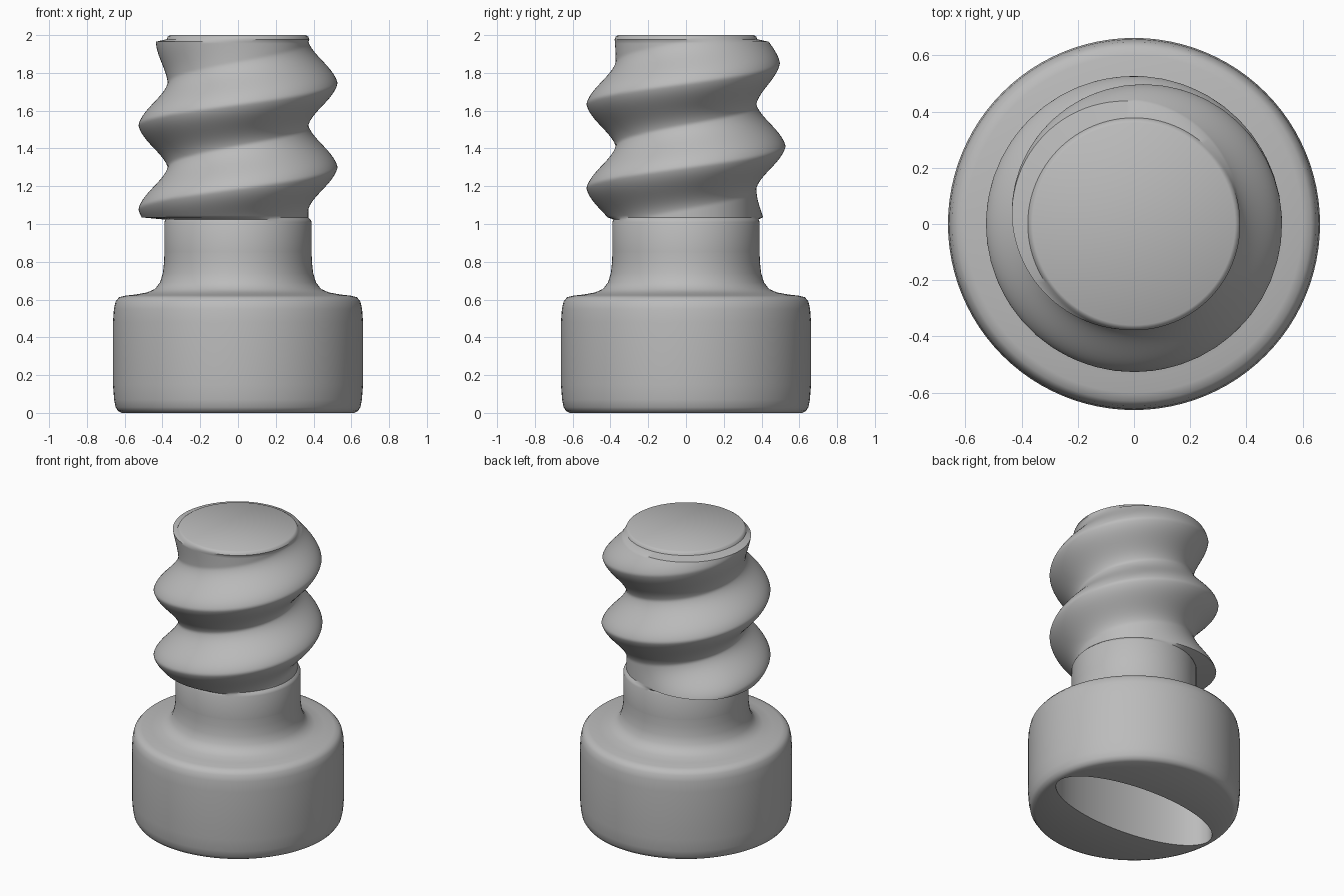
import bpy, bmesh
from math import pi, tau, cos, sin

cube = bpy.data.objects.get("Cube")
if cube:
    bpy.data.objects.remove(cube)

SEGMENTS = 96
PITCH = 0.445        # rise of the thread per turn
CREST_Z = 1.30       # height of a crest on the +x side

grey = bpy.data.materials.new("plain_grey")
grey.use_nodes = True
grey.diffuse_color = (0.5, 0.5, 0.5, 1)
grey.node_tree.nodes["Principled BSDF"].inputs["Base Color"].default_value = (0.5, 0.5, 0.5, 1)


def smoothstep(a, b, x):
    t = min(max((x - a) / (b - a), 0), 1)
    return t * t * (3 - 2 * t)


def circle(r, z):
    return lambda a: (r * cos(a), r * sin(a), z)


def ellipse(rx, ry, z):
    return lambda a: (rx * cos(a), ry * sin(a), z)


def thread(z):
    """Cross-section of the helical thread, fading out at both ends."""
    def point(a):
        turns = (z - CREST_Z) / PITCH - a / tau
        k = round(turns)
        d = abs(turns - k) * 2                      # 0 at crest, 1 in valley
        wave = 0.65 * (0.5 + 0.5 * cos(pi * d)) + 0.35 * (1 - d)
        along = (a + tau * k) / pi                  # half turns along the helix
        fade = smoothstep(-1.65, -1.1, along) * (1 - smoothstep(2.0, 3.75, along))
        r = 0.372 + 0.155 * wave * fade
        return (r * cos(a), r * sin(a), z)
    return point


def loft(name, rings, cap_start=False, cap_end=False):
    """Join a stack of rings with quads."""
    bm = bmesh.new()
    loops = [[bm.verts.new(f(tau * i / SEGMENTS)) for i in range(SEGMENTS)] for f in rings]
    for low, high in zip(loops, loops[1:]):
        for i in range(SEGMENTS):
            j = (i + 1) % SEGMENTS
            bm.faces.new((low[i], low[j], high[j], high[i]))
    if cap_start:
        bm.faces.new(loops[0][::-1])
    if cap_end:
        bm.faces.new(loops[-1])
    mesh = bpy.data.meshes.new(name)
    bm.to_mesh(mesh)
    bm.free()
    mesh.materials.append(grey)
    obj = bpy.data.objects.new(name, mesh)
    bpy.context.collection.objects.link(obj)
    bpy.ops.object.select_all(action="DESELECT")
    obj.select_set(True)
    bpy.context.view_layer.objects.active = obj
    bpy.ops.object.shade_smooth_by_angle(angle=0.7)
    return obj


# Head: oval recess underneath, rounded rim, fillet up to the neck
head_profile = [
    (0.615, 0.0), (0.635, 0.01), (0.648, 0.03), (0.656, 0.07), (0.662, 0.15),
    (0.662, 0.48), (0.657, 0.55), (0.648, 0.59), (0.63, 0.612), (0.60, 0.62),
    (0.54, 0.627), (0.48, 0.638), (0.44, 0.656), (0.413, 0.69), (0.398, 0.74),
    (0.391, 0.80), (0.39, 0.85)]
head_rings = [ellipse(0.60, 0.25, 0.38), ellipse(0.60, 0.25, 0.0)]
head_rings += [circle(r, z) for r, z in head_profile]
loft("head", head_rings, cap_start=True)

# Shank: plain neck, helical thread, flat tip
bottom, top, steps = 1.035, 1.965, 90
shank_rings = [circle(0.39, 0.85), circle(0.39, 1.01), circle(0.384, 1.023)]
shank_rings += [thread(bottom + (top - bottom) * i / steps) for i in range(steps + 1)]
shank_rings += [circle(0.378, 1.978), circle(0.372, 1.992), circle(0.36, 2.0)]
loft("threaded_shank", shank_rings, cap_end=True)
